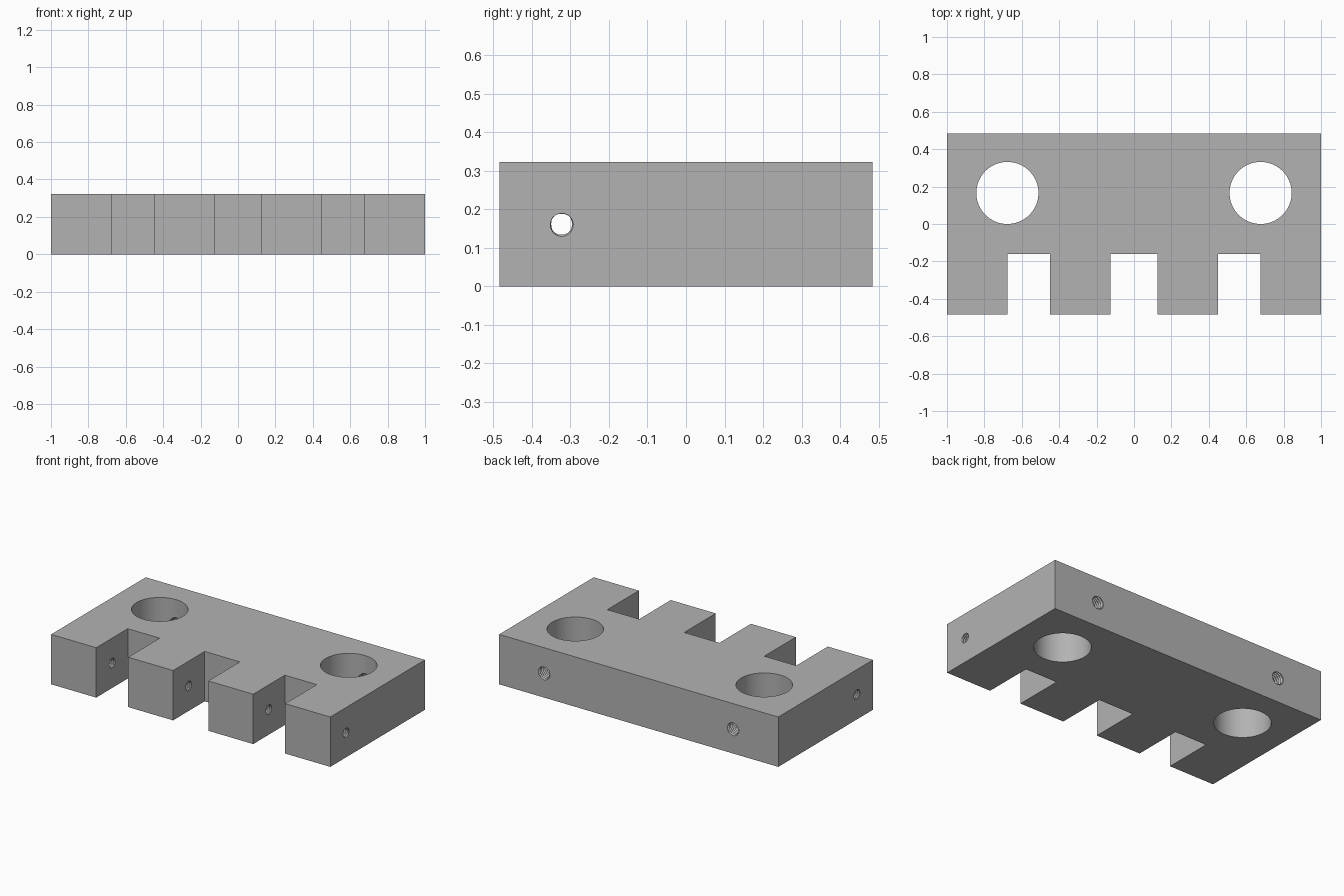
import bpy
import bmesh
from math import pi, cos, sin
from mathutils import Matrix

cube = bpy.data.objects.get("Cube")
if cube:
    bpy.data.objects.remove(cube, do_unlink=True)

HALF_Y, HEIGHT, SLOT_Y = 0.484, 0.323, -0.161
MID = HEIGHT / 2

steel = bpy.data.materials.new("plain_grey")
steel.use_nodes = True
GREY = (0.45, 0.45, 0.45, 1)
steel.diffuse_color = GREY
steel.node_tree.nodes["Principled BSDF"].inputs["Base Color"].default_value = GREY


def make_object(name, bm):
    bmesh.ops.recalc_face_normals(bm, faces=bm.faces)
    mesh = bpy.data.meshes.new(name)
    bm.to_mesh(mesh)
    bm.free()
    mesh.materials.append(steel)
    obj = bpy.data.objects.new(name, mesh)
    bpy.context.collection.objects.link(obj)
    return obj


def cut(target, cutter):
    cutter.hide_render = True
    mod = target.modifiers.new(cutter.name, "BOOLEAN")
    mod.operation = "DIFFERENCE"
    mod.solver = "EXACT"
    mod.object = cutter
    bpy.ops.object.select_all(action="DESELECT")
    bpy.context.view_layer.objects.active = target
    target.select_set(True)
    bpy.ops.object.modifier_apply(modifier=mod.name)
    bpy.data.objects.remove(cutter, do_unlink=True)


def thread_cutter(name, minor, major, pitch, length, matrix, sides=24):
    """Rod along local z whose radius follows a helical V thread."""
    bm = bmesh.new()
    step = pitch / 4
    rings = []
    for i in range(int(length / step) + 1):
        ring = []
        for j in range(sides):
            phase = (i / 4 - j / sides) % 1
            r = minor + (major - minor) * (1 - abs(2 * phase - 1))
            a = 2 * pi * j / sides
            ring.append(bm.verts.new((r * cos(a), r * sin(a), i * step)))
        rings.append(ring)
    for low, high in zip(rings, rings[1:]):
        for j in range(sides):
            k = (j + 1) % sides
            bm.faces.new((low[j], low[k], high[k], high[j]))
    # Fan caps close the two ends
    for ring, z in ((rings[0], 0), (rings[-1], (len(rings) - 1) * step)):
        hub = bm.verts.new((0, 0, z))
        for j in range(sides):
            bm.faces.new((hub, ring[j], ring[(j + 1) % sides]))
    bmesh.ops.triangulate(bm, faces=bm.faces)
    bm.transform(matrix)
    return make_object(name, bm)


# Slotted block: comb outline extruded upward
outline = [(1, HALF_Y), (-1, HALF_Y), (-1, -HALF_Y)]
for x0, x1 in ((-0.677, -0.448), (-0.126, 0.126), (0.448, 0.677)):
    outline += [(x0, -HALF_Y), (x0, SLOT_Y), (x1, SLOT_Y), (x1, -HALF_Y)]
outline.append((1, -HALF_Y))
bm = bmesh.new()
base = bm.faces.new([bm.verts.new((x, y, 0)) for x, y in outline])
extruded = bmesh.ops.extrude_face_region(bm, geom=[base])["geom"]
bmesh.ops.translate(bm, vec=(0, 0, HEIGHT),
                    verts=[v for v in extruded if isinstance(v, bmesh.types.BMVert)])
block = make_object("slotted_block", bm)

# Vertical bores, each with a threaded set screw hole from the back
for side in (-1, 1):
    x, y = side * 0.677, 0.166
    bm = bmesh.new()
    bmesh.ops.create_cone(bm, cap_ends=True, segments=64, radius1=0.166,
                          radius2=0.166, depth=1,
                          matrix=Matrix.Translation((x, y, MID)))
    cut(block, make_object("bore_cutter", bm))
    place = Matrix.Translation((x, 0.2, MID)) @ Matrix.Rotation(-pi / 2, 4, "X")
    cut(block, thread_cutter("back_screw_cutter", 0.036, 0.046, 0.016, 0.31, place))

# Threaded hole running sideways through all four teeth
place = Matrix.Translation((-1.01, -0.323, MID)) @ Matrix.Rotation(pi / 2, 4, "Y")
cut(block, thread_cutter("side_screw_cutter", 0.027, 0.033, 0.014, 2.03, place, 20))

bpy.ops.object.select_all(action="DESELECT")
block.select_set(True)
bpy.context.view_layer.objects.active = block
bpy.ops.object.shade_smooth_by_angle(angle=pi / 6)
